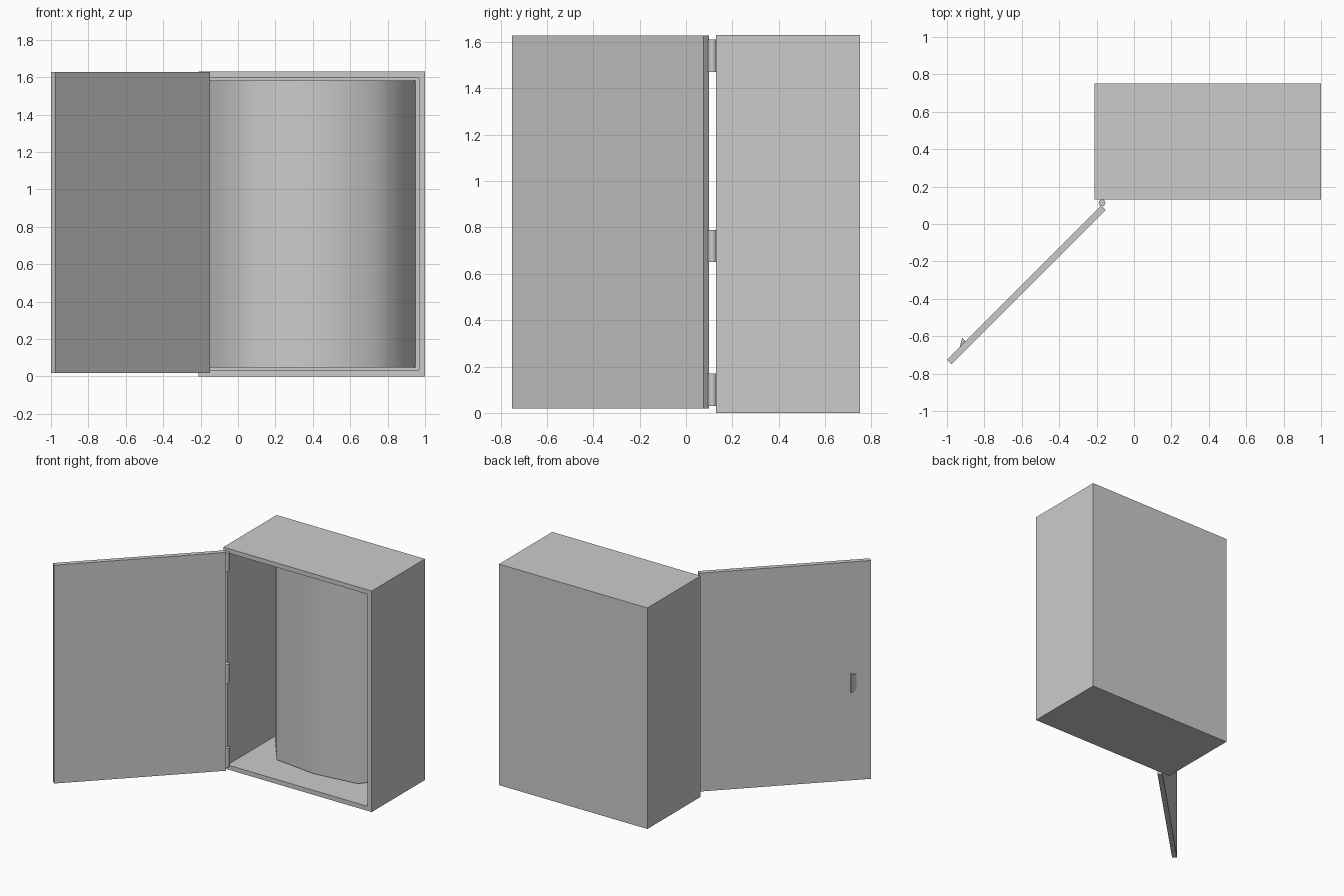
import bpy, bmesh, math
from mathutils import Matrix, Vector

if "Cube" in bpy.data.objects:
    bpy.data.objects.remove(bpy.data.objects["Cube"])


def finish(name, bm, smooth=False):
    bmesh.ops.recalc_face_normals(bm, faces=bm.faces)
    mesh = bpy.data.meshes.new(name)
    bm.to_mesh(mesh)
    bm.free()
    obj = bpy.data.objects.new(name, mesh)
    bpy.context.collection.objects.link(obj)
    if smooth:
        for p in mesh.polygons:
            p.use_smooth = len(p.vertices) == 4
    return obj


def box(bm, lo, hi):
    c = [(a + b) / 2 for a, b in zip(lo, hi)]
    s = [b - a for a, b in zip(lo, hi)]
    return bmesh.ops.create_cube(bm, size=1, matrix=Matrix.Translation(c) @ Matrix.Diagonal((*s, 1)))


# Cabinet shell, hollowed from the front
bm = bmesh.new()
box(bm, (-0.21, 0.13, 0), (1.0, 0.75, 1.63))
front = min(bm.faces, key=lambda f: f.calc_center_median().y)
bmesh.ops.inset_individual(bm, faces=[front], thickness=0.047)
out = bmesh.ops.extrude_discrete_faces(bm, faces=[front])
bmesh.ops.translate(bm, verts=out["faces"][0].verts, vec=(0, 0.575, 0))
finish("cabinet_shell", bm)

# Bulging inner panel between floor and ceiling
half = [(0.56, 0.702), (0.49, 0.56), (0.335, 0.36)]
profile = [(-x, y) for x, y in half] + [(0, 0.32)] + [(x, y) for x, y in reversed(half)]
bm = bmesh.new()
rows = [[bm.verts.new((0.395 + x * 0.99, y, z)) for x, y in profile] for z in (0.048, 1.582)]
for i in range(len(profile) - 1):
    bm.faces.new((rows[0][i], rows[0][i + 1], rows[1][i + 1], rows[1][i]))
panel = finish("curved_inner_panel", bm, smooth=True)
# make the panel face the opening
if sum((p.normal.y for p in panel.data.polygons)) > 0:
    panel.data.flip_normals()

# Door frame of reference: local x runs to the free edge, local -y is the outer face
door_matrix = Matrix.Translation((-0.175, 0.10, 0)) @ Matrix.Rotation(math.radians(225), 4, "Z")

# Open door
bm = bmesh.new()
box(bm, (0, 0, 0.018), (1.167, 0.035, 1.628))
door = finish("door", bm)
door.matrix_world = door_matrix

# Wedge-shaped pull on the outer face
bm = bmesh.new()
wedge = [(1.028, 0, 0.0), (1.028, -0.024, 0.0), (1.07, 0, 0.014)]
low = [bm.verts.new((x, y, 0.67 + t)) for x, y, t in wedge]
high = [bm.verts.new((x, y, 0.81 - t)) for x, y, t in wedge]
bm.faces.new(low)
bm.faces.new(high)
for i in range(3):
    j = (i + 1) % 3
    bm.faces.new((low[i], low[j], high[j], high[i]))
pull = finish("door_pull", bm)
pull.matrix_world = door_matrix

# Hinge barrels
for i, z in enumerate((0.10, 0.72, 1.54)):
    bm = bmesh.new()
    bmesh.ops.create_cone(bm, cap_ends=True, segments=16, radius1=0.018, radius2=0.018,
                          depth=0.14, matrix=Matrix.Translation((-0.171, 0.113, z)))
    finish(f"hinge_{i + 1}", bm, smooth=True)
